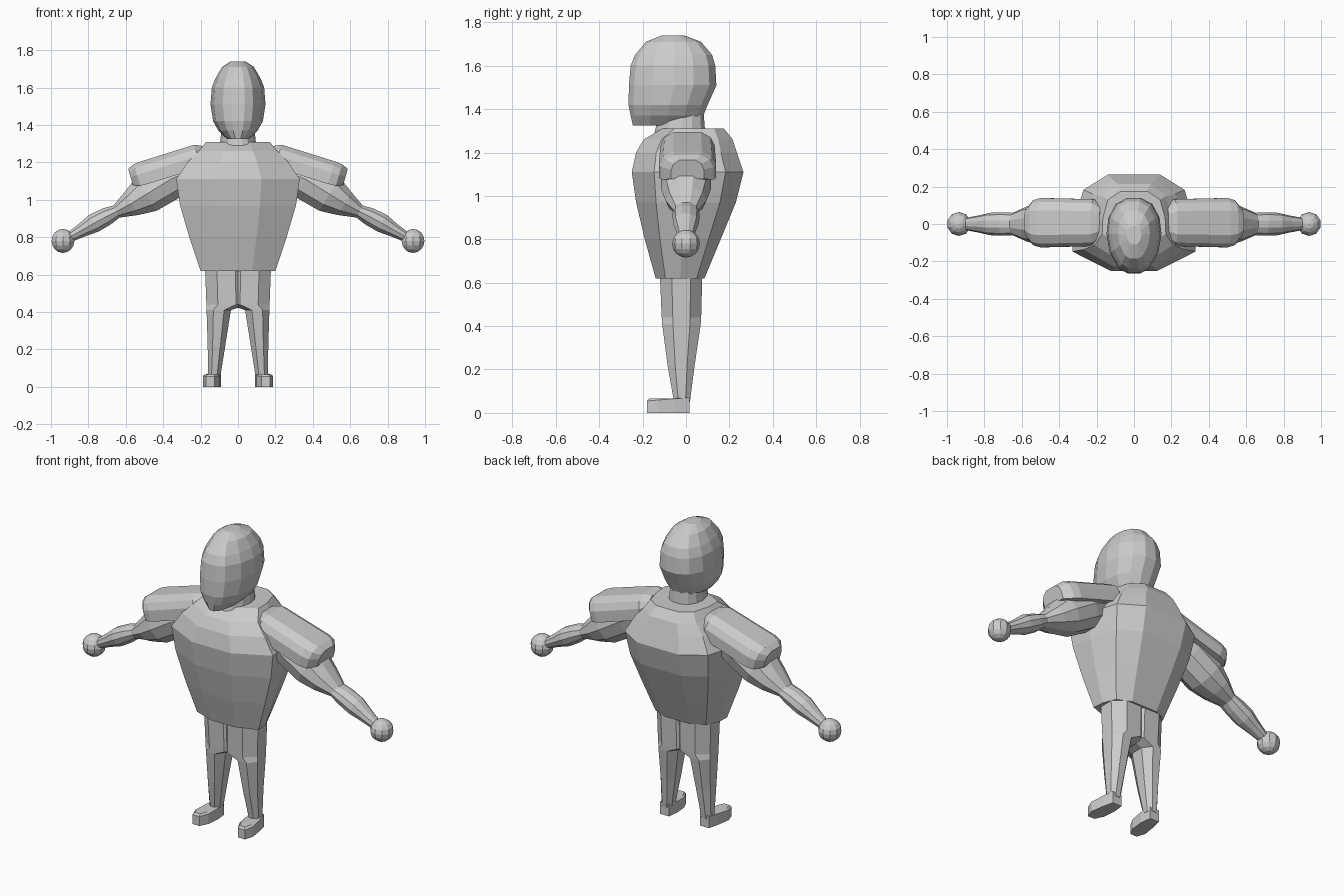
import bpy, bmesh
from math import sin, cos, pi, atan2
from mathutils import Vector

if "Cube" in bpy.data.objects:
    bpy.data.objects.remove(bpy.data.objects["Cube"])


def loft(name, rings, mirror=False):
    """Skin equal-length rings of points, cap both ends, optionally mirror in x."""
    bm = bmesh.new()
    loops = [[bm.verts.new(p) for p in r] for r in rings]
    n = len(loops[0])
    for a, b in zip(loops, loops[1:]):
        for i in range(n):
            j = (i + 1) % n
            bm.faces.new((a[i], a[j], b[j], b[i]))
    bm.faces.new(loops[0][::-1])
    bm.faces.new(loops[-1])
    bmesh.ops.recalc_face_normals(bm, faces=bm.faces)
    return finish(name, bm, mirror)


def finish(name, bm, mirror):
    me = bpy.data.meshes.new(name)
    bm.to_mesh(me)
    bm.free()
    ob = bpy.data.objects.new(name, me)
    bpy.context.collection.objects.link(ob)
    if mirror:
        m = ob.modifiers.new("mirror", 'MIRROR')
        m.use_mirror_merge = False
    return ob


def sym_ring(half, z, hx, y0, y1):
    """Left-right symmetric ring from a half outline of (x fraction, y fraction)."""
    pts = [(hx * fx, y0 + (y1 - y0) * fy, z) for fx, fy in half]
    return pts + [(-x, y, zz) for x, y, zz in reversed(pts)]


def box_ring(z, x0, x1, y0, y1, c=0.28):
    """Rectangle with cut corners."""
    f = [(c, 0), (1 - c, 0), (1, c), (1, 1 - c), (1 - c, 1), (c, 1), (0, 1 - c), (0, c)]
    return [(x0 + (x1 - x0) * a, y0 + (y1 - y0) * b, z) for a, b in f]


def limb(name, path, section):
    """Sweep a (v, w) section along (x, z, v scale, w scale) stations; v = y, w = across."""
    rings = []
    for i, (x, z, sv, sw) in enumerate(path):
        p, q = path[max(i - 1, 0)], path[min(i + 1, len(path) - 1)]
        a = atan2(q[1] - p[1], q[0] - p[0])
        rings.append([(x - sin(a) * w * sw, v * sv, z + cos(a) * w * sw) for v, w in section])
    return loft(name, rings, True)


# Head: narrow flat face, rounded back
head_half = [(0.24, 0), (0.55, 0.06), (0.88, 0.27), (1, 0.52), (0.93, 0.74), (0.66, 0.92), (0.24, 1)]
loft("head", [sym_ring(head_half, *s) for s in [
    (1.325, 0.06, -0.245, 0.06), (1.37, 0.105, -0.255, 0.08), (1.42, 0.133, -0.265, 0.10),
    (1.51, 0.147, -0.263, 0.14), (1.60, 0.14, -0.255, 0.135), (1.65, 0.12, -0.235, 0.12),
    (1.71, 0.085, -0.185, 0.07), (1.74, 0.04, -0.11, -0.01)]])
loft("neck", [sym_ring(head_half, 1.27, 0.10, -0.15, 0.09),
              sym_ring(head_half, 1.40, 0.085, -0.12, 0.08)])

# Torso: barrel chest, tapering to the waist
torso_half = [(0.38, 0), (1, 0.2), (0.98, 0.5), (0.82, 0.84), (0.42, 1)]
loft("torso", [sym_ring(torso_half, *s) for s in [
    (0.62, 0.20, -0.14, 0.085), (0.80, 0.26, -0.19, 0.16), (0.97, 0.31, -0.23, 0.23),
    (1.11, 0.33, -0.25, 0.265), (1.20, 0.27, -0.23, 0.235), (1.26, 0.21, -0.195, 0.215),
    (1.31, 0.17, -0.11, 0.175)]])

# Legs, overlapping at the hips above the crotch
loft("leg", [box_ring(*s) for s in [
    (0.05, 0.095, 0.16, -0.055, 0.018), (0.22, 0.068, 0.162, -0.085, 0.04),
    (0.41, 0.038, 0.168, -0.11, 0.068), (0.44, -0.05, 0.169, -0.112, 0.07),
    (0.63, -0.05, 0.176, -0.12, 0.075)]], True)

# Feet: flat soles, lower at the toe
sole = [(0.10, 0.015), (0.16, 0.015), (0.175, -0.05), (0.187, -0.13), (0.17, -0.18),
        (0.125, -0.18), (0.10, -0.13), (0.092, -0.05)]
loft("foot", [[(x, y, 0) for x, y in sole],
              [(x, y, 0.055 + 0.08 * max(0, y + 0.18)) for x, y in sole],
              [(0.14 + (x - 0.14) * 0.75, -0.08 + (y + 0.08) * 0.9, 0.067) for x, y in sole]], True)

# Sleeves: chamfered slabs over the shoulders
slab = [(-1, -1), (1, -1), (1, 0.0), (0.85, 0.6), (0.5, 1), (-0.5, 1), (-0.85, 0.6), (-1, 0.0)]
sleeve = limb("sleeve", [(0.175, 1.243, 0.09, 0.045), (0.215, 1.234, 0.125, 0.063),
                         (0.50, 1.145, 0.132, 0.063), (0.54, 1.132, 0.12, 0.06),
                         (0.575, 1.122, 0.075, 0.045)], slab)
sleeve.location.y = 0.007

# Arms: bulging upper arm, thin elbow, bulging forearm
round10 = [(cos(2 * pi * i / 10), sin(2 * pi * i / 10)) for i in range(10)]
limb("arm", [(0.22, 1.17, 0.09, 0.08), (0.36, 1.11, 0.115, 0.115), (0.49, 1.03, 0.115, 0.11),
             (0.57, 0.98, 0.095, 0.075), (0.65, 0.937, 0.06, 0.038), (0.70, 0.912, 0.062, 0.05),
             (0.77, 0.875, 0.06, 0.054), (0.83, 0.84, 0.046, 0.04), (0.90, 0.80, 0.033, 0.028)], round10)

# Hands: simple balls
bm = bmesh.new()
bmesh.ops.create_uvsphere(bm, u_segments=10, v_segments=8, radius=0.064)
bmesh.ops.translate(bm, verts=bm.verts, vec=Vector((0.936, 0, 0.78)))
finish("hand", bm, True)
